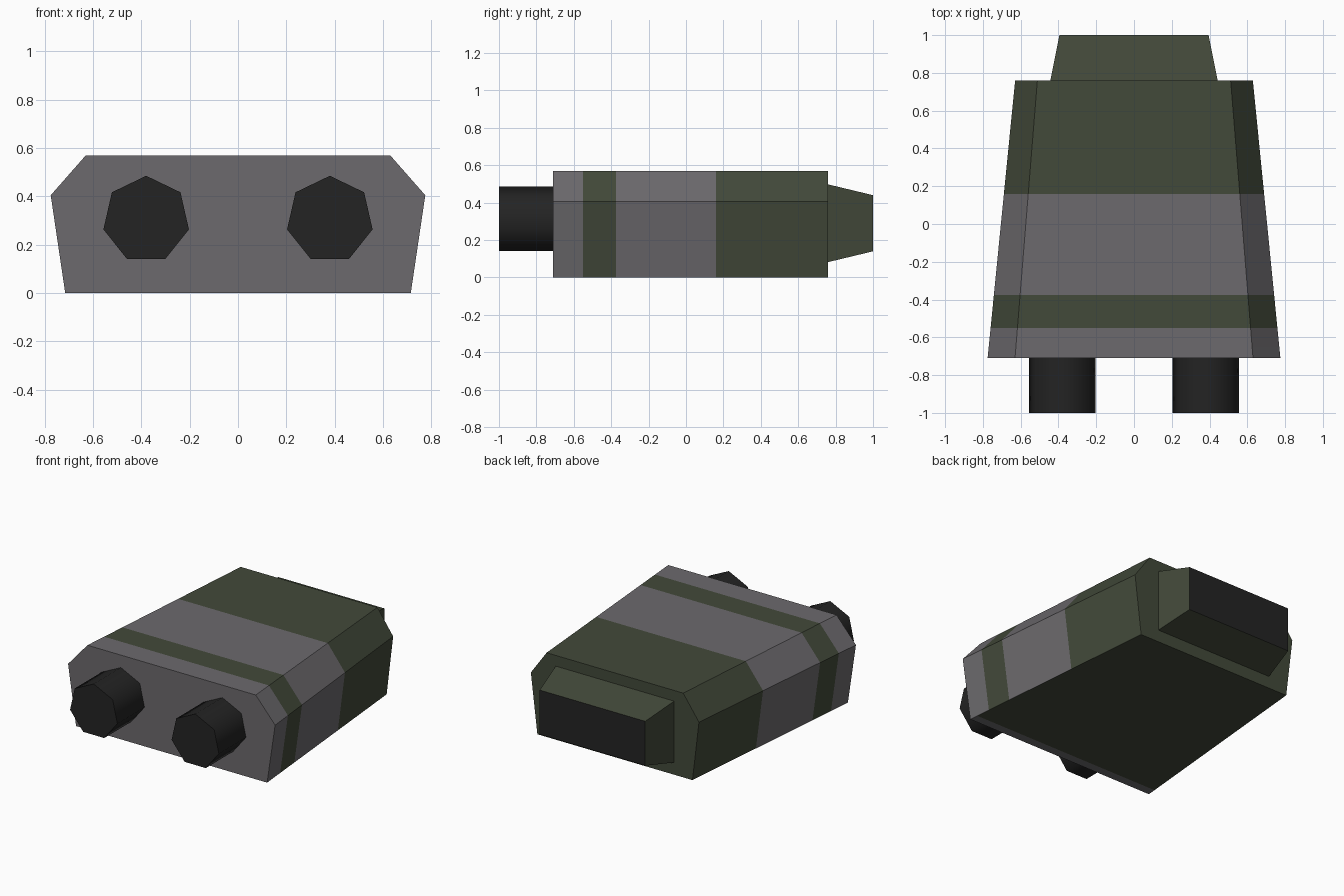
import bpy, bmesh, math
from math import pi, sin, cos

if "Cube" in bpy.data.objects:
    bpy.data.objects.remove(bpy.data.objects["Cube"])


def material(name, rgb):
    m = bpy.data.materials.new(name)
    m.diffuse_color = (*rgb, 1)
    m.use_nodes = True
    m.node_tree.nodes["Principled BSDF"].inputs["Base Color"].default_value = m.diffuse_color
    return m


grey = material("warm grey", (0.150, 0.143, 0.153))
green = material("dark olive", (0.055, 0.067, 0.042))
black = material("near black", (0.017, 0.017, 0.017))


def loft(name, sections, mats, rule):
    """Skin rings of (x, y, z) points; rule(face) gives the material index."""
    bm = bmesh.new()
    rings = [[bm.verts.new(p) for p in s] for s in sections]
    n = len(rings[0])
    for a, b in zip(rings, rings[1:]):
        for i in range(n):
            j = (i + 1) % n
            bm.faces.new((a[i], a[j], b[j], b[i]))
    bm.faces.new(rings[0])
    bm.faces.new(rings[-1])
    bmesh.ops.recalc_face_normals(bm, faces=bm.faces)
    for f in bm.faces:
        f.normal_update()
        f.material_index = rule(f)
    me = bpy.data.meshes.new(name)
    bm.to_mesh(me)
    bm.free()
    for m in mats:
        me.materials.append(m)
    ob = bpy.data.objects.new(name, me)
    bpy.context.collection.objects.link(ob)
    return ob


# Tapered hexagonal body, cut into painted bands along y
Y0, Y1 = -0.71, 0.76
half = [(0.715, 0), (0.775, 0.405), (0.63, 0.57)]
profile = half + [(-x, z) for x, z in reversed(half)]


def body_ring(y):
    s = 1 - 0.188 * (y - Y0) / (Y1 - Y0)
    return [(x * s, y, z) for x, z in profile]


def body_colour(f):
    y = f.calc_center_median().y
    if f.normal.z < -0.9:                      # underside is olive behind a thin lip
        return 0 if y < -0.66 else 1
    return 1 if -0.55 < y < -0.375 or y > 0.16 else 0


loft("body", [body_ring(y) for y in (Y0, -0.65, -0.55, -0.375, 0.16, Y1)],
     [grey, green], body_colour)


# Tapered rear block with a dark end face
def rect(w, y, z0, z1):
    return [(w, y, z0), (w, y, z1), (-w, y, z1), (-w, y, z0)]


loft("rear_block", [rect(0.445, Y1 - 0.01, 0.08, 0.50), rect(0.395, 1.0, 0.14, 0.44)],
     [green, black], lambda f: 1 if f.normal.y > 0.9 else 0)


# Two seven-sided front barrels, apex up
def barrel_ring(cx, y, r=0.1815, n=7):
    return [(cx + r * sin(2 * pi * i / n), y, 0.304 + r * cos(2 * pi * i / n))
            for i in range(n)]


for side, cx in (("left", -0.38), ("right", 0.38)):
    ob = loft(side + "_barrel", [barrel_ring(cx, -1.0), barrel_ring(cx, Y0 + 0.01)],
              [black], lambda f: 0)
    bpy.ops.object.select_all(action='DESELECT')
    bpy.context.view_layer.objects.active = ob
    ob.select_set(True)
    bpy.ops.object.shade_smooth_by_angle(angle=math.radians(60))
